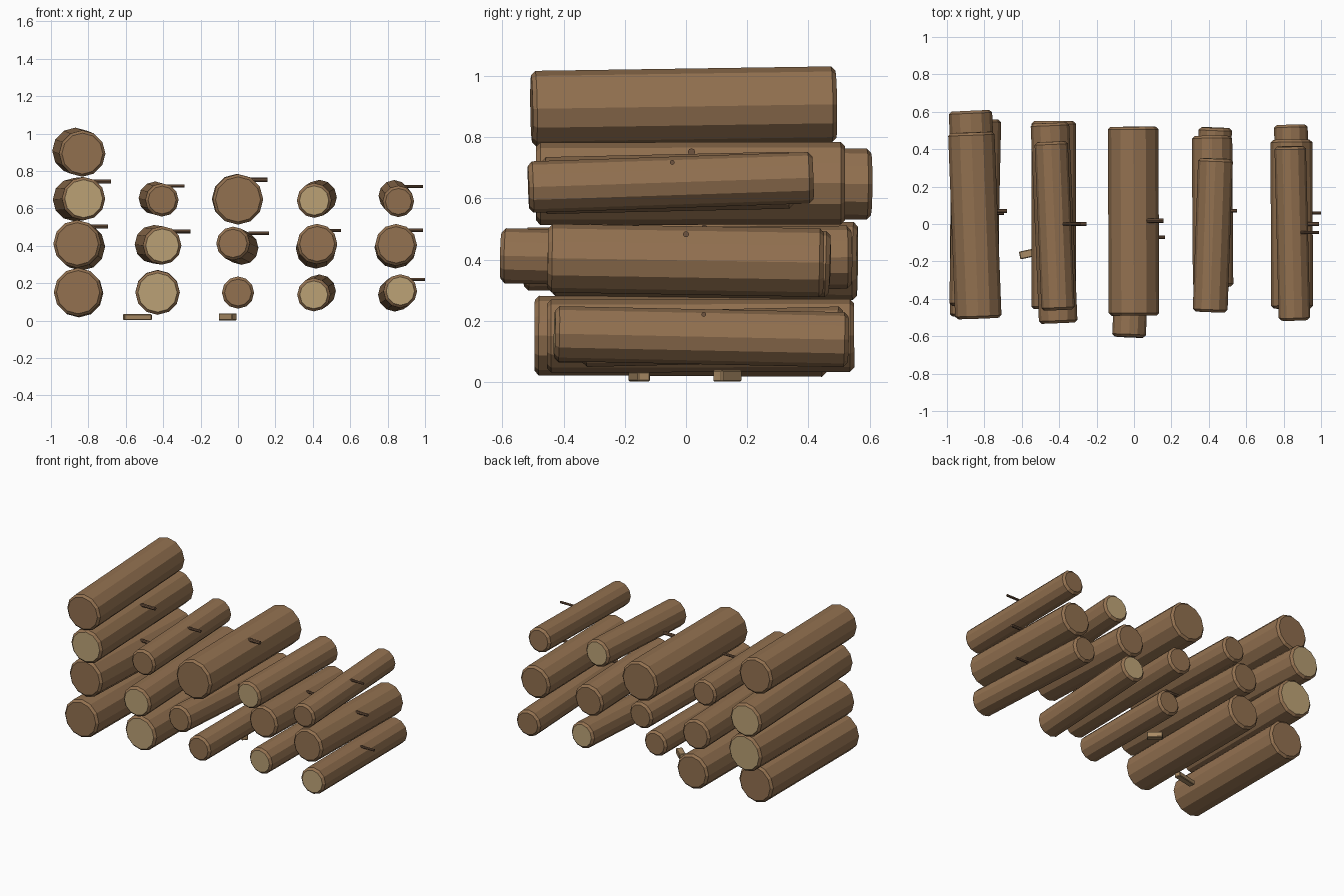
import bpy, bmesh, math
from mathutils import Vector, Matrix

if "Cube" in bpy.data.objects:
    bpy.data.objects.remove(bpy.data.objects["Cube"])


def material(name, rgb):
    m = bpy.data.materials.new(name)
    m.diffuse_color = (*rgb, 1)
    m.use_nodes = True
    m.node_tree.nodes["Principled BSDF"].inputs["Base Color"].default_value = m.diffuse_color
    return m


BARK = material("bark", (0.29, 0.165, 0.08))
CUT = material("cut_wood", (0.50, 0.36, 0.18))
CHIP = material("chip_wood", (0.40, 0.26, 0.13))
TWIG = material("twig_bark", (0.16, 0.09, 0.05))


def finish(bm, name, mats, matrix=None):
    me = bpy.data.meshes.new(name)
    bm.to_mesh(me)
    bm.free()
    for m in mats:
        me.materials.append(m)
    ob = bpy.data.objects.new(name, me)
    bpy.context.collection.objects.link(ob)
    if matrix:
        ob.matrix_world = matrix
    return ob


def rod(name, a, b, r, sides, mats, bevel=0.0, light=""):
    """Cylinder from a to b, with chamfered rims and optional pale cut ends."""
    a, b = Vector(a), Vector(b)
    d = b - a
    bm = bmesh.new()
    bmesh.ops.create_cone(bm, cap_ends=True, segments=sides, radius1=r,
                          radius2=r, depth=d.length)
    if bevel:
        rims = [e for e in bm.edges if abs(e.verts[0].co.z - e.verts[1].co.z) < 1e-4]
        bmesh.ops.bevel(bm, geom=rims, offset=bevel, segments=1, affect='EDGES')
    bm.normal_update()
    for f in bm.faces:
        if (f.normal.z < -0.99 and "f" in light) or (f.normal.z > 0.99 and "b" in light):
            f.material_index = 1
    # roll kept level: local y follows world z as closely as possible
    w = d.normalized()
    u = w.cross(Vector((0, 0, 1))).normalized()
    v = w.cross(u)
    m = Matrix((u, v, w)).transposed().to_4x4()
    m.translation = (a + b) / 2
    return finish(bm, name, mats, m)


# Logs: name, radius, front (x, y, z), back (x, y, z), pale ends (f front, b back)
LOGS = [
    ("log_row1_a", .130, (-.855, -.495, .152), (-.85, .46, .147), ""),
    ("log_row1_b", .119, (-.43, -.455, .15), (-.43, .55, .152), "f"),
    ("log_row1_c", .086, (0, -.43, .15), (0, .34, .15), ""),
    ("log_row1_d", .089, (.405, -.34, .138), (.435, .515, .158), "fb"),
    ("log_row1_e", .090, (.868, -.43, .158), (.838, .53, .138), "f"),
    ("log_row2_a", .128, (-.86, -.44, .41), (-.838, .56, .395), "b"),
    ("log_row2_b", .103, (-.405, -.53, .402), (-.45, .54, .408), "f"),
    ("log_row2_c", .090, (-.027, -.605, .413), (.02, .47, .388), ""),
    ("log_row2_d", .108, (.423, -.335, .41), (.417, .47, .385), ""),
    ("log_row2_e", .112, (.845, -.452, .405), (.842, .45, .39), ""),
    ("log_row3_a", .116, (-.825, -.48, .652), (-.875, .605, .647), "fb"),
    ("log_row3_b", .089, (-.406, -.46, .645), (-.443, .44, .655), ""),
    ("log_row3_c", .135, (0, -.49, .648), (-.005, .52, .65), ""),
    ("log_row3_d", .093, (.407, -.47, .642), (.436, .35, .66), "fb"),
    ("log_row3_e", .084, (.858, -.515, .637), (.835, .415, .668), ""),
    ("log_row4_a", .124, (-.832, -.505, .893), (-.87, .49, .908), ""),
]
for name, r, front, back, light in LOGS:
    rod(name, front, back, r, 12, [BARK, CUT], 0.014, light)

# Broken twigs poking out sideways: tip (x, y, z) and radius
TWIGS = [
    (-.68, .07, .743, .011), (-.695, .06, .503, .011),
    (-.285, 0, .72, .009), (-.255, 0, .477, .010),
    (.157, .018, .752, .012), (.165, -.07, .467, .009),
    (.55, .07, .482, .009),
    (.99, -.045, .718, .008), (.99, 0, .483, .010), (1.0, .058, .221, .008),
]
for i, (x, y, z, r) in enumerate(TWIGS, 1):
    rod(f"twig_{i}", (x - .11, y, z), (x, y, z), r, 8, [TWIG])


# Wood chips lying on the ground
def chip(name, loc, size, angle):
    bm = bmesh.new()
    bmesh.ops.create_cube(bm, size=1)
    bmesh.ops.scale(bm, vec=size, verts=bm.verts)
    bmesh.ops.bevel(bm, geom=bm.edges[:], offset=0.004, segments=1, affect='EDGES')
    m = Matrix.Translation(loc) @ Matrix.Rotation(math.radians(angle), 4, 'Z')
    finish(bm, name, [CHIP], m)


chip("chip_1", (-.538, -.153, .018), (.15, .042, .032), 12)
chip("chip_2", (-.055, .135, .020), (.098, .042, .038), -42)
